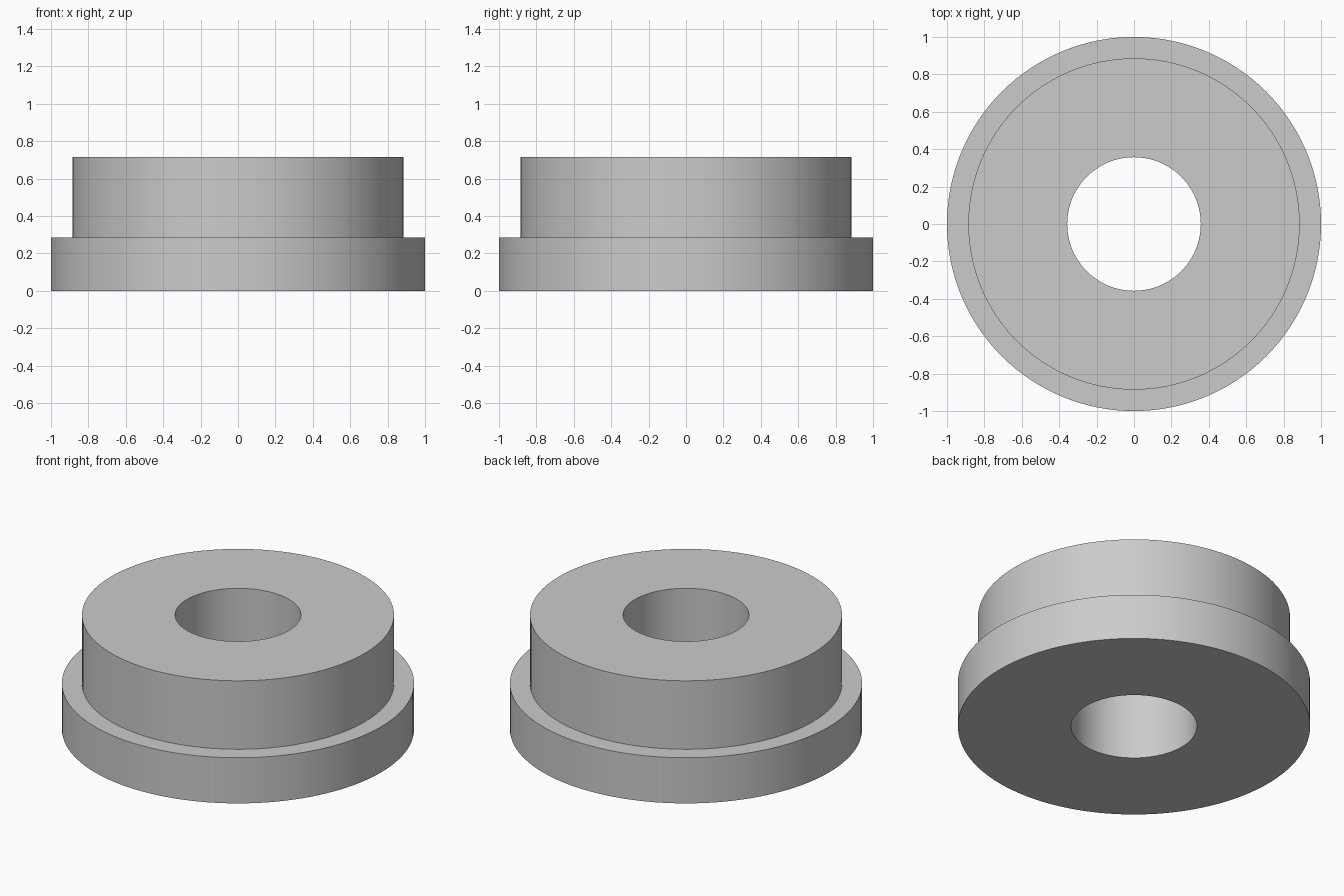
import bpy
import bmesh
import math

cube = bpy.data.objects.get("Cube")
if cube:
    bpy.data.objects.remove(cube, do_unlink=True)

SEGMENTS = 128
BORE, BOSS, FLANGE = 0.357, 0.886, 1.0   # radii
STEP, TOP = 0.286, 0.715                 # heights

# Plain grey metal
grey = bpy.data.materials.new("light_grey")
grey.use_nodes = True
colour = (0.6, 0.6, 0.6, 1)
grey.diffuse_color = colour
grey.node_tree.nodes["Principled BSDF"].inputs["Base Color"].default_value = colour


def lathe(name, profile, material):
    """Revolve a closed (radius, height) profile around the z axis."""
    bm = bmesh.new()
    verts = [bm.verts.new((r, 0, z)) for r, z in profile]
    edges = [bm.edges.new((a, b)) for a, b in zip(verts, verts[1:] + verts[:1])]
    bmesh.ops.spin(bm, geom=verts + edges, cent=(0, 0, 0), axis=(0, 0, 1),
                   angle=math.tau, steps=SEGMENTS)
    bmesh.ops.remove_doubles(bm, verts=bm.verts, dist=0.0001)
    bmesh.ops.recalc_face_normals(bm, faces=bm.faces)
    mesh = bpy.data.meshes.new(name)
    bm.to_mesh(mesh)
    bm.free()
    mesh.materials.append(material)
    obj = bpy.data.objects.new(name, mesh)
    bpy.context.collection.objects.link(obj)
    bpy.ops.object.select_all(action="DESELECT")
    obj.select_set(True)
    bpy.context.view_layer.objects.active = obj
    bpy.ops.object.shade_smooth_by_angle(angle=math.radians(30))
    return obj


# Flanged bushing: wide base, narrower boss and a straight through bore
lathe("flanged_bushing", [
    (BORE, 0), (FLANGE, 0), (FLANGE, STEP),
    (BOSS, STEP), (BOSS, TOP), (BORE, TOP),
], grey)
